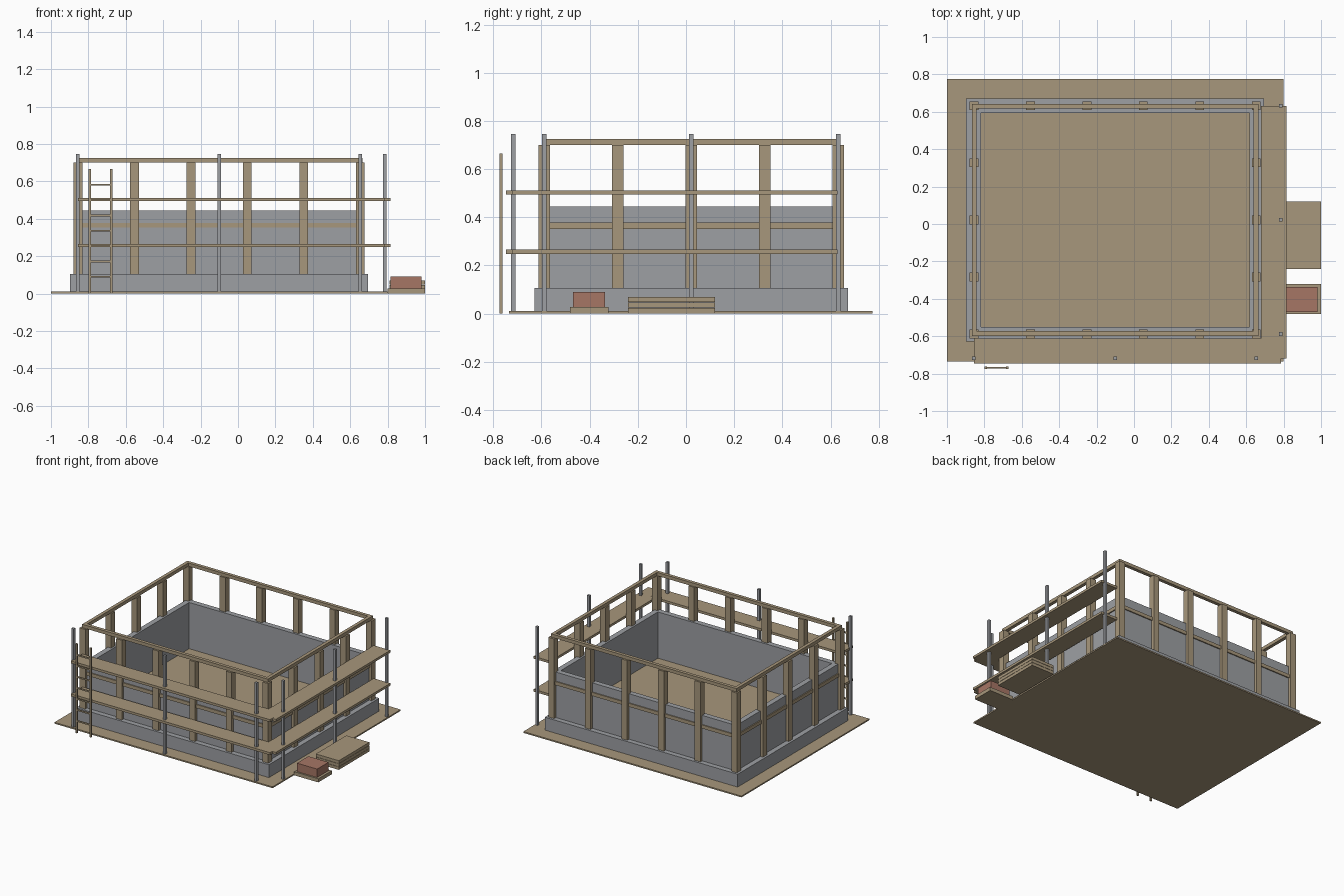
import bpy
import bmesh

if "Cube" in bpy.data.objects:
    bpy.data.objects.remove(bpy.data.objects["Cube"], do_unlink=True)


def material(name, rgb):
    m = bpy.data.materials.new(name)
    m.use_nodes = True
    m.diffuse_color = (*rgb, 1)
    m.node_tree.nodes["Principled BSDF"].inputs["Base Color"].default_value = (*rgb, 1)
    return m


WOOD = material("timber_tan", (0.39, 0.31, 0.20))
GREY = material("concrete_grey", (0.34, 0.35, 0.37))
BRICK = material("brick_red", (0.38, 0.18, 0.13))


def build(name, mat, boxes):
    """One object from boxes given as (x0, x1, y0, y1, z0, z1)."""
    bm = bmesh.new()
    for x0, x1, y0, y1, z0, z1 in boxes:
        for v in bmesh.ops.create_cube(bm, size=1)["verts"]:
            v.co.x = x1 if v.co.x > 0 else x0
            v.co.y = y1 if v.co.y > 0 else y0
            v.co.z = z1 if v.co.z > 0 else z0
    mesh = bpy.data.meshes.new(name)
    bm.to_mesh(mesh)
    bm.free()
    mesh.materials.append(mat)
    obj = bpy.data.objects.new(name, mesh)
    bpy.context.collection.objects.link(obj)
    return obj


# Building centre
CX, CY = -0.101, 0.022


def ring(hx, hy, t, z0, z1):
    """Four boxes forming a rectangular frame; hx, hy are outer half sizes."""
    l, r, f, b = CX - hx, CX + hx, CY - hy, CY + hy
    return [(l, r, f, f + t, z0, z1), (l, r, b - t, b, z0, z1),
            (l, l + t, f + t, b - t, z0, z1), (r - t, r, f + t, b - t, z0, z1)]


def upright(x, y, w, z0, z1):
    return (x - w / 2, x + w / 2, y - w / 2, y + w / 2, z0, z1)


# Ground, foundation, floor and walls
build("ground", WOOD, [(-1, 0.8, -0.735, 0.775, 0, 0.01)])
build("foundation", GREY, ring(0.796, 0.65, 0.078, 0.004, 0.106))
build("floor", WOOD, [(CX - 0.72, CX + 0.72, CY - 0.573, CY + 0.573, 0.004, 0.1)])
build("walls", GREY, ring(0.758, 0.612, 0.04, 0.106, 0.445))

# Timber frame: posts, middle rails and top beams
PX, PY = 0.755, 0.61
posts = []
for i in range(6):
    for j in range(5):
        if i in (0, 5) or j in (0, 4):
            posts.append(upright(CX + PX * (i / 2.5 - 1), CY + PY * (j / 2 - 1),
                                 0.047, 0.106, 0.7))
build("frame_posts", WOOD, posts)
build("middle_rails", WOOD, ring(0.766, 0.62, 0.025, 0.352, 0.378))
build("top_beams", WOOD, ring(0.766, 0.62, 0.025, 0.7, 0.725))

# Scaffold along the front and right sides
poles = [upright(x, -0.718, 0.019, 0, 0.745) for x in (CX - PX, CX, CX + PX)]
poles += [upright(0.785, y, 0.019, 0, 0.745) for y in (CY - PY, CY, CY + PY)]
build("scaffold_poles", GREY, poles)
for name, z in (("lower", 0.248), ("upper", 0.494)):
    build(name + "_front_planks", WOOD, [(-0.855, 0.787, -0.747, -0.612, z, z + 0.018)])
    build(name + "_side_planks", WOOD, [(0.68, 0.816, -0.72, 0.63, z, z + 0.0178)])

# Ladder
build("ladder_rails", WOOD, [(x, x + 0.013, -0.775, -0.762, 0, 0.665)
                             for x in (-0.8, -0.684)])
build("ladder_rungs", WOOD, [(-0.79, -0.68, -0.773, -0.764, z - 0.005, z + 0.005)
                             for z in [0.09 + 0.082 * i for i in range(7)]])

# Stacked boards and brick pallet
for i in range(3):
    z = 0.001 + 0.0235 * i
    build("board_stack_%d" % (i + 1), WOOD, [(0.81, 1, -0.24, 0.12, z, z + 0.0215)])
build("pallet", WOOD, [(0.8, 1, -0.482, -0.322, 0, 0.027)])
build("brick_stack", BRICK, [(0.816, 0.982, -0.47, -0.336, 0.027, 0.09)])
